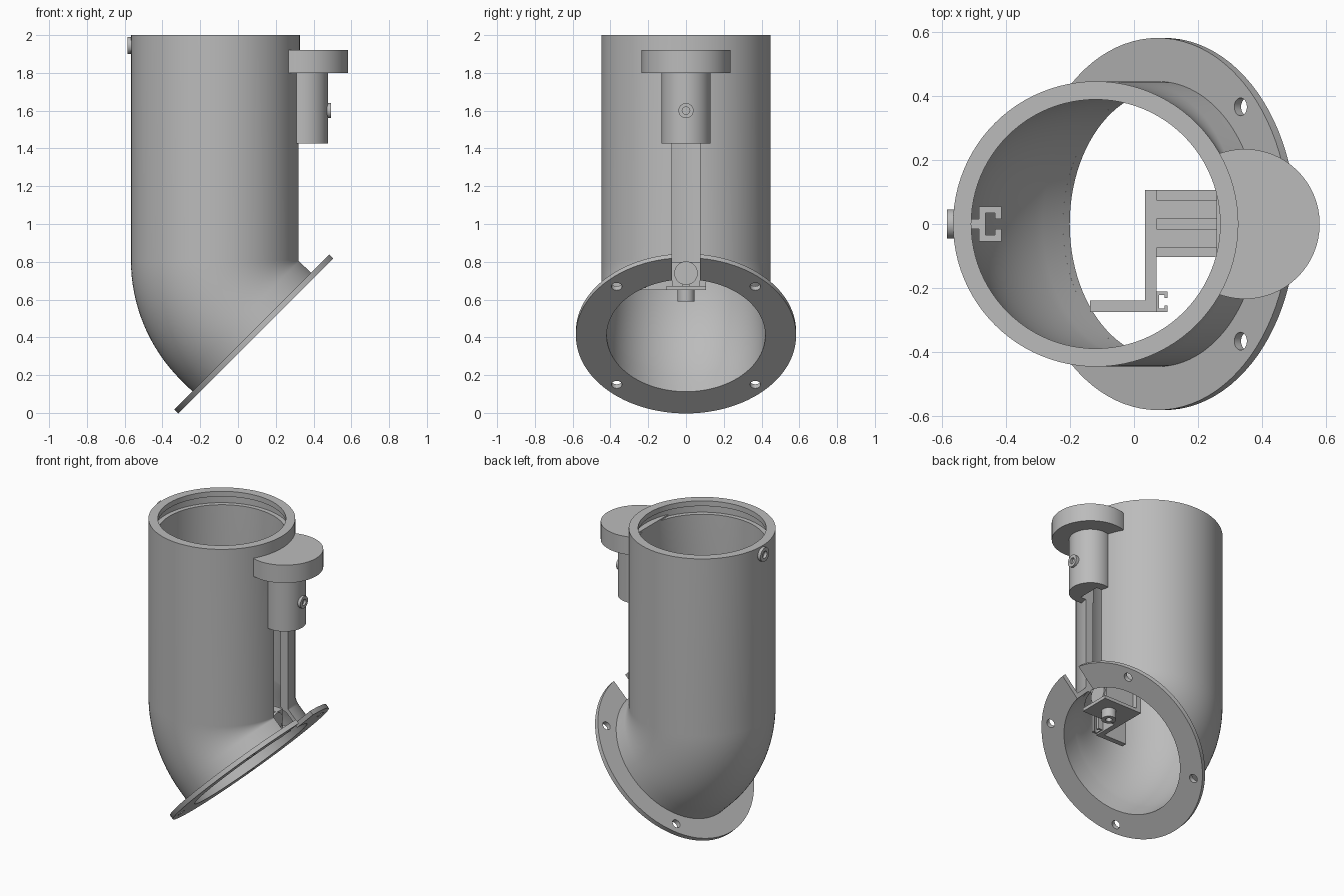
import bpy, bmesh, math
from mathutils import Vector, Matrix

cube = bpy.data.objects.get("Cube")
if cube:
    bpy.data.objects.remove(cube, do_unlink=True)

grey = bpy.data.materials.new("plain grey")
grey.use_nodes = True
tone = (0.5, 0.5, 0.5, 1)
grey.diffuse_color = tone
grey.node_tree.nodes["Principled BSDF"].inputs["Base Color"].default_value = tone

SEG = 96
AXIS_X = -0.12           # pipe axis
BEND = 0.45              # bend radius of the elbow
PIVOT = Vector((AXIS_X + BEND, 0, 0.81))
OUT = Vector((1, 0, -1)).normalized()     # direction of the outlet
FLANGE = Vector((0.085, 0, 0.42))         # flange centre
TILT = OUT.to_track_quat('Z', 'Y').to_matrix().to_4x4()


def finish(bm, name, smooth=True):
    bmesh.ops.recalc_face_normals(bm, faces=bm.faces)
    mesh = bpy.data.meshes.new(name)
    bm.to_mesh(mesh)
    bm.free()
    mesh.materials.append(grey)
    obj = bpy.data.objects.new(name, mesh)
    bpy.context.collection.objects.link(obj)
    if smooth:
        soften(obj)
    return obj


def soften(obj):
    bpy.ops.object.select_all(action='DESELECT')
    obj.select_set(True)
    bpy.context.view_layer.objects.active = obj
    bpy.ops.object.shade_smooth_by_angle(angle=math.radians(30))


def boxes(name, *spans):
    """Joined boxes, each given as x0, x1, y0, y1, z0, z1."""
    bm = bmesh.new()
    for x0, x1, y0, y1, z0, z1 in spans:
        m = (Matrix.Translation(((x0 + x1) / 2, (y0 + y1) / 2, (z0 + z1) / 2))
             @ Matrix.Diagonal((x1 - x0, y1 - y0, z1 - z0, 1)))
        bmesh.ops.create_cube(bm, size=1, matrix=m)
    return finish(bm, name, False)


def cylinder(name, centre, radius, depth, turn=Matrix(), seg=48):
    bm = bmesh.new()
    bmesh.ops.create_cone(bm, cap_ends=True, segments=seg, radius1=radius,
                          radius2=radius, depth=depth,
                          matrix=Matrix.Translation(centre) @ turn)
    return finish(bm, name)


def cut(obj, *cutters):
    for c in cutters:
        mod = obj.modifiers.new("cut", 'BOOLEAN')
        mod.operation, mod.solver, mod.object = 'DIFFERENCE', 'EXACT', c
        bpy.context.view_layer.objects.active = obj
        bpy.ops.object.modifier_apply(modifier=mod.name)
        bpy.data.objects.remove(c, do_unlink=True)
    soften(obj)


def slot():
    return boxes("slot_cutter", (0.2, 0.6, -0.075, 0.075, 0.67, 1.6))


# Pipe and elbow: rings swept down the outside and back up the inside
def ring(bm, centre, angle, radius):
    side = Vector((math.cos(angle), 0, math.sin(angle)))
    turns = [2 * math.pi * i / SEG for i in range(SEG)]
    return [bm.verts.new(centre + radius * (math.cos(t) * side + Vector((0, math.sin(t), 0))))
            for t in turns]


def bend_point(angle):
    return PIVOT - BEND * Vector((math.cos(angle), 0, math.sin(angle)))


STEPS = 16
angles = [math.pi / 4 * i / STEPS for i in range(STEPS + 1)]
end = FLANGE
path = [(Vector((AXIS_X, 0, 2)), 0, 0.447)]
path += [(bend_point(a), a, 0.447) for a in angles]
path += [(end, math.pi / 4, 0.447), (end, math.pi / 4, 0.42)]
path += [(bend_point(a), a, 0.39 + 0.03 * a / angles[-1]) for a in reversed(angles)]
# Seal groove just below the mouth
path += [(Vector((AXIS_X, 0, z)), 0, r)
         for z, r in ((1.91, 0.39), (1.91, 0.42), (1.965, 0.42), (1.965, 0.39), (2, 0.39))]
bm = bmesh.new()
rings = [ring(bm, *p) for p in path]
for a, b in zip(rings, rings[1:] + rings[:1]):
    for i in range(SEG):
        j = (i + 1) % SEG
        bm.faces.new((a[i], a[j], b[j], b[i]))
pipe = finish(bm, "elbow_pipe")
cut(pipe, slot())

# Tilted flange with bore, four bolt holes and slot window
flange = cylinder("flange", FLANGE, 0.583, 0.03, TILT, SEG)
holes = [cylinder("bore_cutter", FLANGE, 0.42, 0.2, TILT, SEG)]
for sx in (-1, 1):
    for sy in (-1, 1):
        spot = FLANGE + 0.367 * (sx * Vector((1, 0, 1)).normalized() + Vector((0, sy, 0)))
        holes.append(cylinder("bolt_cutter", spot, 0.028, 0.2, TILT, 24))
cut(flange, *holes, slot())

# Drive housing and its cap, flat on the pipe side
for name, radius, z0, z1 in (("housing_cap", 0.235, 1.8, 1.92), ("drive_housing", 0.13, 1.425, 1.8)):
    part = cylinder(name, (0.347, 0, (z0 + z1) / 2), radius, z1 - z0, seg=64)
    cutters = [boxes("flat_cutter", (-0.2, 0.258, -0.5, 0.5, 1, 2.2))]
    if name == "drive_housing":
        cutters.append(boxes("rod_cutter", (0.2, 0.36, -0.075, 0.075, 1.3, 1.6)))
    cut(part, *cutters)

# Small ports with a central hole
SIDEWAYS = Matrix.Rotation(math.pi / 2, 4, 'Y')
for name, x, z, r in (("housing_port", 0.476, 1.6, 0.04), ("seal_port", -0.57, 1.945, 0.046)):
    port = cylinder(name, (x, 0, z), r, 0.032, SIDEWAYS, 32)
    cut(port, cylinder("port_cutter", (x, 0, z), r / 2, 0.1, SIDEWAYS, 24))

# Carriage inside the elbow: base plate, grooved block, round end and boss
boxes("carriage_plate", (0.035, 0.32, -0.103, 0.107, 0.65, 0.672))
boxes("carriage_block", *[(0.07, 0.28, min(s * 0.015, s * 0.075), max(s * 0.015, s * 0.075), 0.672, 0.8)
                          for s in (-1, 1)])
cylinder("carriage_end", (0.28, 0, 0.74), 0.062, 0.02, SIDEWAYS)
boss = cylinder("carriage_boss", (0.2, 0, 0.62), 0.045, 0.06, seg=32)
cut(boss, cylinder("boss_cutter", (0.2, 0, 0.6), 0.02, 0.06, seg=24))

# Side arm with a small clip
boxes("carriage_arm", (0.035, 0.07, -0.275, 0.107, 0.65, 0.8),
      (-0.138, 0.036, -0.275, -0.24, 0.65, 0.8))
boxes("arm_clip", (0.065, 0.078, -0.275, -0.212, 0.66, 0.79),
      *[(0.07, 0.105, y, y + 0.01, 0.66, 0.79) for y in (-0.275, -0.222)],
      *[(0.095, 0.105, y, y + 0.02, 0.66, 0.79) for y in (-0.275, -0.232)])

# Short channel rail on the inner wall
rail = [(-0.515, -0.47, -0.015, 0.015, 1.45, 1.58),
        (-0.485, -0.465, -0.055, 0.055, 1.45, 1.58)]
for s in (-1, 1):
    for x0, x1, a, b in ((-0.485, -0.415, 0.035, 0.055), (-0.435, -0.415, 0.015, 0.055)):
        rail.append((x0, x1, min(s * a, s * b), max(s * a, s * b), 1.45, 1.58))
boxes("wall_rail", *rail)
